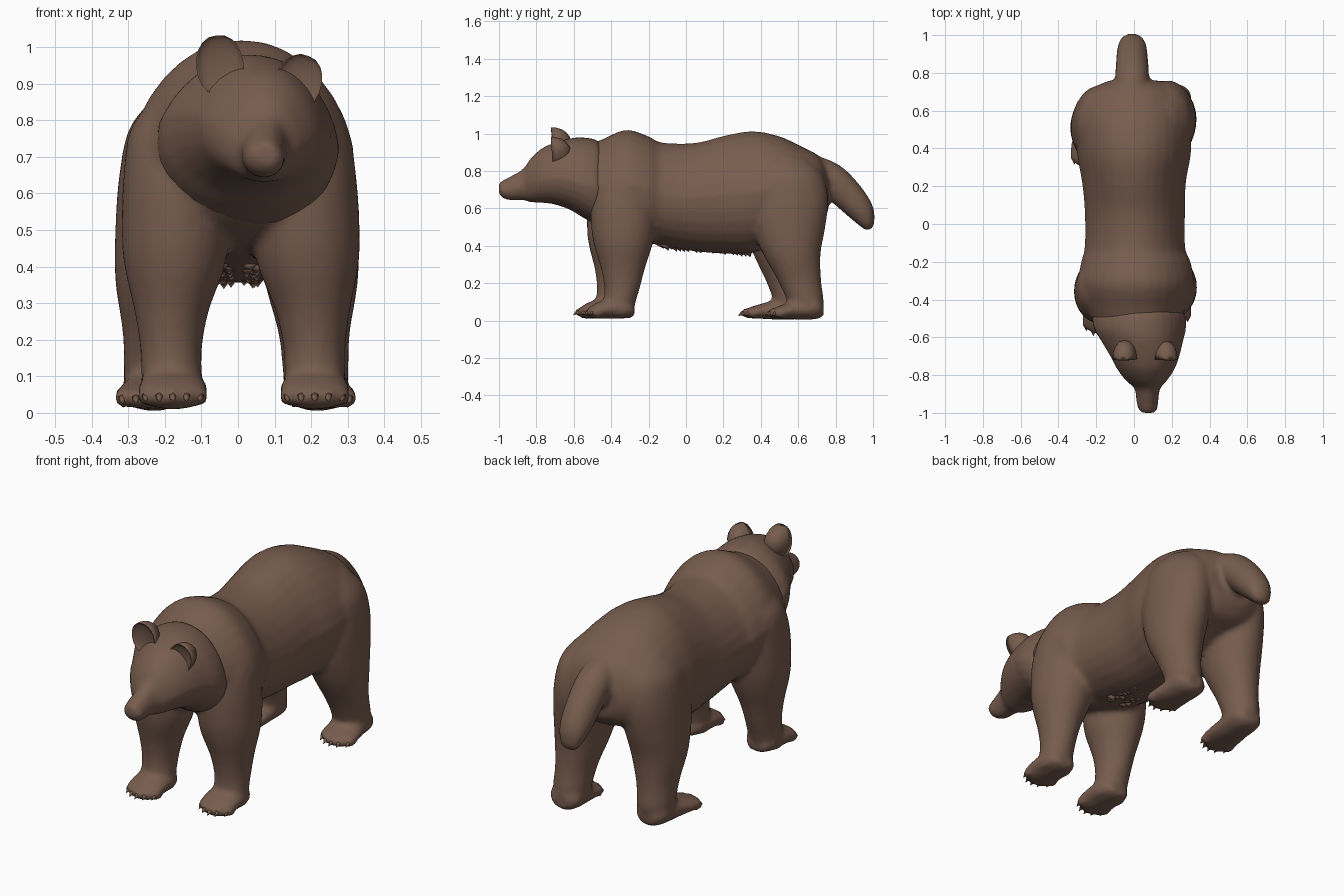
import bpy, bmesh, math, random
from mathutils import Vector, Matrix

random.seed(4)
SIDES = 28

fur = bpy.data.materials.new("brown_fur")
fur.diffuse_color = (0.185, 0.108, 0.076, 1)


def spline(rings, steps=5):
    """Catmull-Rom interpolation between ring settings."""
    out = []
    for i in range(len(rings) - 1):
        p = [rings[max(0, min(len(rings) - 1, i + k))] for k in (-1, 0, 1, 2)]
        for s in range(steps):
            t = s / steps
            out.append([0.5 * (2 * b + (c - a) * t + (2 * a - 5 * b + 4 * c - d) * t ** 2
                               + (3 * b - a - 3 * c + d) * t ** 3) for a, b, c, d in zip(*p)])
    out.append(list(rings[-1]))
    return out


def loft(bm, rings, power=1.0, taper=0.0):
    """Skin oval rings (x, y, z, half width, half depth, tilt about x), narrowed towards the top by taper."""
    loops = []
    for x, y, z, rx, rv, tilt in spline(rings):
        v = Vector((0, math.cos(math.radians(tilt)), math.sin(math.radians(tilt))))
        loop = []
        for k in range(SIDES):
            a = 2 * math.pi * k / SIDES
            c, s = math.cos(a), math.sin(a)
            c = math.copysign(abs(c) ** power, c)
            s = math.copysign(abs(s) ** power, s)
            c *= 1 - taper * max(0, s)
            loop.append(bm.verts.new(Vector((x + c * rx, y, z)) + v * s * rv))
        loops.append(loop)
    faces = []
    for a, b in zip(loops, loops[1:]):
        for k in range(SIDES):
            n = (k + 1) % SIDES
            faces.append(bm.faces.new((a[k], a[n], b[n], b[k])))
    faces.append(bm.faces.new(loops[0]))
    faces.append(bm.faces.new(loops[-1]))
    bmesh.ops.recalc_face_normals(bm, faces=faces)


def ball(bm, center, size):
    m = Matrix.Translation(center) @ Matrix.Diagonal((*size, 1))
    return bmesh.ops.create_uvsphere(bm, u_segments=16, v_segments=10, radius=1, matrix=m)["verts"]


def spike(bm, base, direction, radius, length):
    d = Vector(direction).normalized()
    m = Matrix.Translation(Vector(base) + d * length / 2) @ d.to_track_quat('Z', 'Y').to_matrix().to_4x4()
    bmesh.ops.create_cone(bm, cap_ends=True, segments=6, radius1=radius, radius2=0, depth=length, matrix=m)


def finish(name, bm, voxel=0, smooth=3):
    me = bpy.data.meshes.new(name)
    bm.to_mesh(me)
    bm.free()
    me.materials.append(fur)
    ob = bpy.data.objects.new(name, me)
    bpy.context.collection.objects.link(ob)
    for p in me.polygons:
        p.use_smooth = True
    if voxel:
        r = ob.modifiers.new("fuse", 'REMESH')
        r.mode = 'VOXEL'
        r.voxel_size = voxel
        r.use_smooth_shade = True
        s = ob.modifiers.new("soften", 'SMOOTH')
        s.factor = 0.5
        s.iterations = smooth
    return ob


# Body: torso, legs, feet and tail fused into one skin
body = bmesh.new()
torso = [(0.01, -0.58, 0.76, 0.12, 0.12), (0.01, -0.53, 0.745, 0.21, 0.19), (0.01, -0.45, 0.73, 0.262, 0.238),
         (0.01, -0.32, 0.73, 0.305, 0.29), (0.01, -0.2, 0.7, 0.29, 0.285), (0.005, -0.13, 0.676, 0.267, 0.276),
         (0.005, 0.05, 0.66, 0.265, 0.29), (0, 0.22, 0.675, 0.275, 0.317), (0, 0.36, 0.687, 0.3, 0.325),
         (0, 0.5, 0.71, 0.303, 0.275), (0, 0.62, 0.71, 0.286, 0.22), (0, 0.71, 0.7, 0.235, 0.18),
         (0, 0.76, 0.69, 0.13, 0.11)]
loft(body, [(*r, 90) for r in torso], 0.92, 0.2)
loft(body, [(-0.01, 0.64, 0.84, 0.07, 0.06, 60), (-0.01, 0.76, 0.77, 0.088, 0.085, 50),
            (-0.01, 0.86, 0.675, 0.085, 0.085, 40), (-0.01, 0.94, 0.58, 0.075, 0.068, 32),
            (-0.01, 0.975, 0.51, 0.05, 0.035, 25), (-0.01, 0.98, 0.485, 0.02, 0.012, 20)])

front_leg = [(0.14, -0.32, 0.87, 0.08, 0.1), (0.168, -0.32, 0.78, 0.13, 0.15), (0.18, -0.33, 0.65, 0.143, 0.175),
             (0.187, -0.33, 0.5, 0.146, 0.172), (0.192, -0.33, 0.4, 0.137, 0.155), (0.204, -0.33, 0.28, 0.102, 0.118),
             (0.209, -0.333, 0.18, 0.085, 0.096), (0.21, -0.345, 0.1, 0.083, 0.085), (0.21, -0.35, 0.03, 0.08, 0.075)]
hind_leg = [(0.13, 0.53, 0.87, 0.09, 0.12), (0.158, 0.54, 0.78, 0.136, 0.19), (0.176, 0.545, 0.65, 0.145, 0.215),
            (0.188, 0.55, 0.5, 0.142, 0.195), (0.2, 0.565, 0.36, 0.128, 0.155), (0.208, 0.605, 0.22, 0.098, 0.117),
            (0.212, 0.635, 0.12, 0.09, 0.1), (0.212, 0.64, 0.06, 0.085, 0.09), (0.212, 0.64, 0.02, 0.06, 0.07)]
front_foot = [(0.21, -0.265, 0.05, 0.05, 0.03), (0.21, -0.31, 0.065, 0.083, 0.053), (0.21, -0.4, 0.065, 0.094, 0.055),
              (0.21, -0.47, 0.052, 0.094, 0.042), (0.21, -0.5, 0.045, 0.078, 0.03)]
hind_foot = [(0.212, 0.735, 0.06, 0.045, 0.035), (0.213, 0.69, 0.07, 0.085, 0.062), (0.218, 0.58, 0.06, 0.09, 0.055),
             (0.226, 0.48, 0.05, 0.098, 0.04), (0.23, 0.42, 0.042, 0.094, 0.03), (0.23, 0.4, 0.04, 0.075, 0.02)]
claws = bmesh.new()
# (side, leg, foot, forward step, sideways shift, foot length), strongest at the ground
for side, leg, foot, step, dx, size in ((1, front_leg, front_foot, -0.01, 0, 1),
                                        (-1, front_leg, front_foot, -0.058, 0.032, 1),
                                        (1, hind_leg, hind_foot, 0, 0, 0.8),
                                        (-1, hind_leg, hind_foot, -0.083, -0.012, 0.98)):
    rings = []
    for x, y, z, rx, ry in leg:
        low = max(0, 1 - z / 0.95)
        rings.append((side * x + dx * low, y + step * low, z, rx, ry, 0))
    loft(body, rings)
    heel = foot[0][1]
    pads = [(side * x + dx, heel + (y - heel) * size + step, z, rx, rz, 90) for x, y, z, rx, rz in foot]
    loft(body, pads)
    for k in range(5):
        bend = abs(k - 2) ** 2 * 0.009
        tx, ty, tz = pads[-1][0] + (k - 2) * 0.037, pads[-1][1] + bend, pads[-1][2]
        ball(body, (tx, ty, tz), (0.022, 0.035, 0.027))
        spike(claws, (tx, ty - 0.022, tz), (0, -1, -0.6), 0.012, 0.028)
finish("body", body, 0.015)
finish("claws", claws)

# Head: neck ruff, skull, muzzle and nose, rolled to one side
head = bmesh.new()
skull = [(0.032, -0.44, 0.73, 0.2, 0.18), (0.034, -0.475, 0.735, 0.245, 0.224), (0.036, -0.55, 0.762, 0.246, 0.213),
         (0.045, -0.62, 0.782, 0.218, 0.19), (0.058, -0.7, 0.787, 0.184, 0.165), (0.065, -0.77, 0.777, 0.152, 0.145),
         (0.072, -0.83, 0.752, 0.108, 0.117), (0.08, -0.872, 0.73, 0.068, 0.083), (0.083, -0.94, 0.71, 0.058, 0.063),
         (0.086, -0.98, 0.706, 0.05, 0.046), (0.087, -1.0, 0.712, 0.03, 0.027)]
loft(head, [(*r, 90) for r in skull], 0.9, 0.25)
ball(head, (0.087, -0.978, 0.728), (0.036, 0.024, 0.02))
roll = Matrix.Translation((0.06, 0, 0.78)) @ Matrix.Rotation(math.radians(9), 4, 'Y') @ Matrix.Translation((-0.06, 0, -0.78))
bmesh.ops.transform(head, matrix=roll, verts=head.verts)
finish("head", head, 0.012)

# Ears: thick rounded shells with a shallow hollow front
for name, x, z, lean in (("right_ear", -0.05, 0.953, -6), ("left_ear", 0.163, 0.902, 22)):
    ear = bmesh.new()
    for v in ball(ear, (0, 0, 0), (0.065, 0.1, 0.083)):
        if v.co.y < 0:
            v.co.y *= -0.2
        v.co.y -= 0.035
        v.co.x = math.copysign(0.065 * abs(v.co.x / 0.065) ** 0.85, v.co.x)
    m = (Matrix.Translation((x, -0.68, z)) @ Matrix.Rotation(math.radians(lean), 4, 'Y')
         @ Matrix.Rotation(math.radians(5), 4, 'X'))
    bmesh.ops.transform(ear, matrix=m, verts=ear.verts)
    finish(name, ear)

# Shaggy fringe under the belly
fringe = bmesh.new()
for i in range(22):
    t = i / 21
    for x in (-0.035, 0.035):
        spike(fringe, (x + random.uniform(-0.02, 0.02), -0.13 + 0.46 * t, 0.415 - 0.035 * t),
              (0, 0.35, -1), 0.03, random.uniform(0.03, 0.045))
finish("belly_fringe", fringe)
